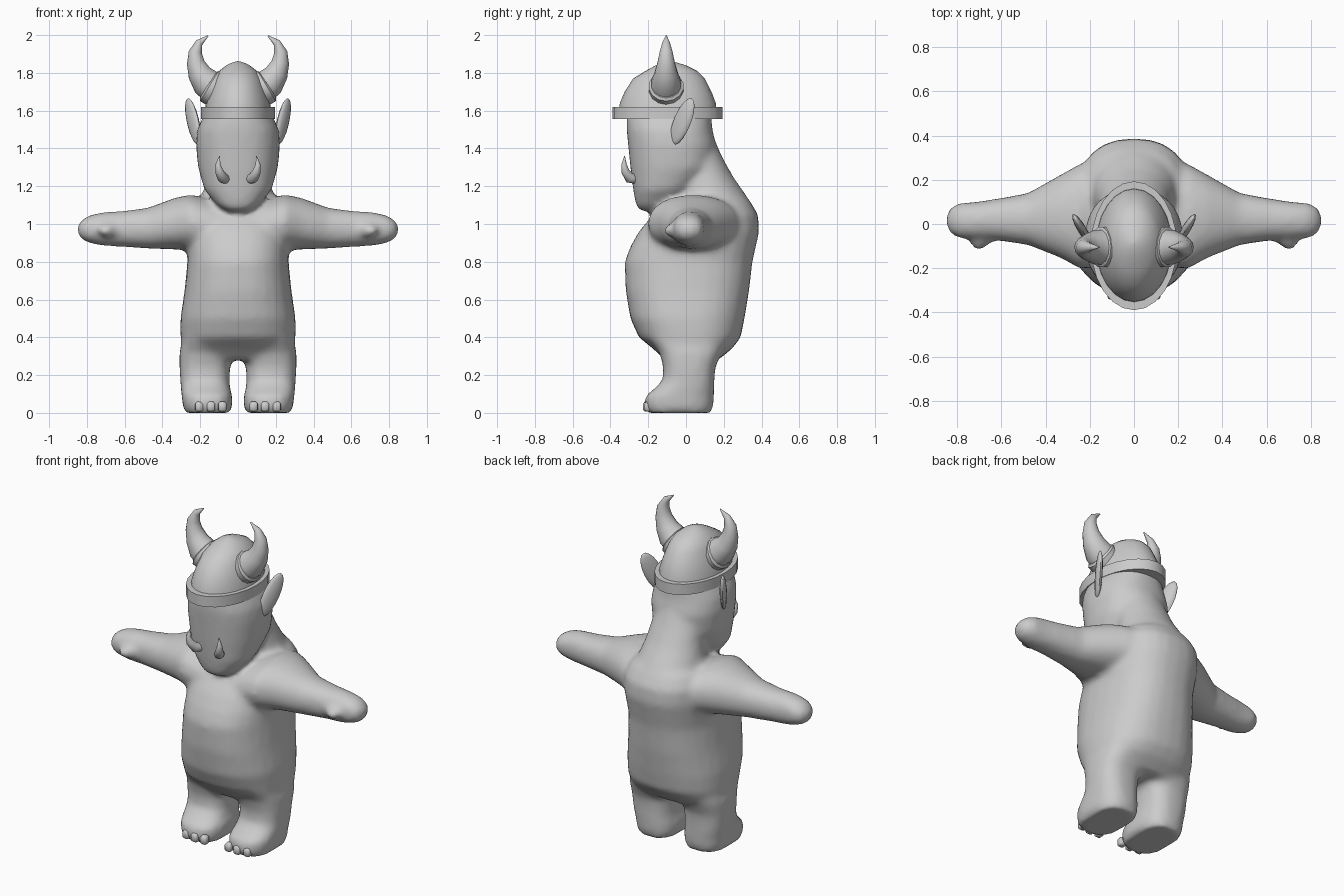
import bpy, bmesh
from math import cos, sin, pi, radians, copysign
from mathutils import Vector, Matrix

cube = bpy.data.objects.get("Cube")
if cube:
    bpy.data.objects.remove(cube, do_unlink=True)

grey = bpy.data.materials.new("plain_grey")
grey.use_nodes = True
grey.diffuse_color = (0.6, 0.6, 0.6, 1)
grey.node_tree.nodes["Principled BSDF"].inputs["Base Color"].default_value = (0.6, 0.6, 0.6, 1)


def skin(bm, rings):
    """Bridge rings of points into a closed solid."""
    rings = [[bm.verts.new(p) for p in ring] for ring in rings]
    n = len(rings[0])
    for low, high in zip(rings, rings[1:]):
        for i in range(n):
            j = (i + 1) % n
            bm.faces.new((low[i], low[j], high[j], high[i]))
    bm.faces.new(rings[0][::-1])
    bm.faces.new(rings[-1])


def loft(bm, axis, rows, power=2.0, sides=28):
    """Rounded sections along an axis; row = position, then low/high bounds."""
    rings = []
    for t, a0, a1, b0, b1 in rows:
        ring = []
        for i in range(sides):
            c, s = cos(2 * pi * i / sides), sin(2 * pi * i / sides)
            c = copysign(abs(c) ** (2 / power), c)
            s = copysign(abs(s) ** (2 / power), s)
            a = (a0 + a1) / 2 + c * (a1 - a0) / 2
            b = (b0 + b1) / 2 + s * (b1 - b0) / 2
            ring.append((a, b, t) if axis == "z" else (t, a, b))
        rings.append(ring)
    skin(bm, rings)


def tube(bm, path, ref, sides=14):
    """Tapered tube; path point = x, y, z, radius."""
    pts = [Vector(p[:3]) for p in path]
    rings = []
    for i, p in enumerate(pts):
        t = pts[min(i + 1, len(pts) - 1)] - pts[max(i - 1, 0)]
        u = t.cross(Vector(ref)).normalized()
        v = t.cross(u).normalized()
        rings.append([p + path[i][3] * (u * cos(2 * pi * k / sides) + v * sin(2 * pi * k / sides))
                      for k in range(sides)])
    skin(bm, rings)


def mirror(bm):
    """Copy everything so far to the other side."""
    copy = bmesh.ops.duplicate(bm, geom=bm.verts[:] + bm.edges[:] + bm.faces[:])["geom"]
    for v in copy:
        if isinstance(v, bmesh.types.BMVert):
            v.co.x *= -1


def finish(bm, name, angle=45):
    bmesh.ops.recalc_face_normals(bm, faces=bm.faces[:])
    mesh = bpy.data.meshes.new(name)
    bm.to_mesh(mesh)
    bm.free()
    mesh.materials.append(grey)
    obj = bpy.data.objects.new(name, mesh)
    bpy.context.collection.objects.link(obj)
    bpy.ops.object.select_all(action="DESELECT")
    obj.select_set(True)
    bpy.context.view_layer.objects.active = obj
    bpy.ops.object.shade_smooth_by_angle(angle=radians(angle))
    return obj


# Body: limbs on one side, mirrored
bm = bmesh.new()
loft(bm, "z", [(0, .04, .28, -.205, .135), (.04, .03, .293, -.22, .145),
               (.09, .03, .298, -.215, .148), (.13, .042, .303, -.165, .15),
               (.17, .045, .305, -.125, .15), (.24, .042, .31, -.12, .155),
               (.32, .02, .31, -.14, .19), (.40, .02, .29, -.2, .22)], 2.6)
loft(bm, "x", [(.08, -.2, .33, .82, 1.12), (.25, -.2, .27, .86, 1.155),
               (.33, -.155, .225, .865, 1.14), (.48, -.095, .14, .87, 1.085),
               (.62, -.075, .115, .88, 1.068), (.72, -.07, .1, .885, 1.062),
               (.79, -.065, .095, .9, 1.045), (.83, -.045, .075, .92, 1.02),
               (.847, -.015, .045, .945, .995)], 2.2)
tube(bm, [(.66, -.04, .97, .045), (.70, -.085, .965, .036), (.727, -.108, .965, .02)], (0, 0, 1))
mirror(bm)

# Torso, neck and head on the centre line
loft(bm, "z", [(z, -w, w, f, b) for z, w, f, b in (
    (.28, .27, -.11, .17), (.34, .30, -.175, .245), (.40, .305, -.25, .29), (.50, .305, -.295, .31),
    (.65, .283, -.32, .335), (.80, .268, -.325, .352), (.88, .27, -.295, .37), (.96, .27, -.25, .388),
    (1.05, .26, -.175, .382), (1.12, .22, -.1, .34), (1.17, .13, -.02, .29))], 2.4)
loft(bm, "z", [(z, -w, w, f, b) for z, w, f, b in (
    (1.0, .24, -.1, .37), (1.15, .19, -.06, .32), (1.25, .165, -.05, .25),
    (1.35, .15, -.05, .195), (1.46, .12, -.05, .145))])
loft(bm, "z", [(z, -w, w, f, b) for z, w, f, b in (
    (1.07, .06, -.245, -.13), (1.10, .11, -.265, -.06), (1.18, .178, -.28, .04),
    (1.30, .212, -.295, .15), (1.42, .223, -.307, .16), (1.50, .216, -.315, .14),
    (1.57, .185, -.315, .135), (1.6, .17, -.31, .13))], 2.3)
body = finish(bm, "body")
remesh = body.modifiers.new("blend", "REMESH")
remesh.mode = "VOXEL"
remesh.voxel_size = 0.018
remesh.use_smooth_shade = True
smooth = body.modifiers.new("soften", "SMOOTH")
smooth.factor = 0.5
smooth.iterations = 8

# Helmet dome and band
bm = bmesh.new()
loft(bm, "z", [(z, -w, w, f, b) for z, w, f, b in (
    (1.57, .178, -.36, .165), (1.64, .17, -.35, .158), (1.70, .152, -.325, .135),
    (1.77, .126, -.28, .1), (1.81, .1, -.215, .06), (1.84, .062, -.16, .0),
    (1.855, .03, -.12, -.05), (1.862, .004, -.09, -.08))], 2, 24)
finish(bm, "helmet_dome")
bm = bmesh.new()
loft(bm, "z", [(1.555, -.195, .195, -.39, .193), (1.62, -.195, .195, -.39, .193)], 2, 24)
finish(bm, "helmet_band", 30)

# Horns with base collars
bm = bmesh.new()
tube(bm, [(.12, -.105, 1.715, .085), (.17, -.105, 1.75, .079), (.205, -.105, 1.80, .062),
          (.224, -.105, 1.855, .047), (.226, -.105, 1.91, .035), (.205, -.105, 1.96, .02),
          (.158, -.105, 1.997, .003)], (0, 1, 0))
mirror(bm)
finish(bm, "horns", 60)
bm = bmesh.new()
tube(bm, [(.11, -.105, 1.705, .093), (.152, -.105, 1.73, .093), (.16, -.105, 1.735, .08)], (0, 1, 0))
mirror(bm)
finish(bm, "horn_collars", 35)

# Ears: flattened leaves leaning back and out
bm = bmesh.new()
long_axis = Vector((.06, .1, .24)).normalized()
thin_axis = Vector((1, -.6, 0))
thin_axis = (thin_axis - long_axis * thin_axis.dot(long_axis)).normalized()
wide_axis = long_axis.cross(thin_axis)
frame = Matrix((thin_axis, wide_axis, long_axis)).transposed().to_4x4()
bmesh.ops.create_uvsphere(bm, u_segments=14, v_segments=10, radius=1,
                          matrix=Matrix.Translation((.238, -.02, 1.542)) @ frame
                          @ Matrix.Diagonal((.02, .052, .135, 1)))
mirror(bm)
finish(bm, "ears", 60)

# Tusks
bm = bmesh.new()
tube(bm, [(.06, -.25, 1.235, .026), (.082, -.30, 1.245, .028), (.1, -.322, 1.28, .022),
          (.106, -.328, 1.315, .014), (.098, -.325, 1.36, .002)], (1, 0, 0), 10)
mirror(bm)
finish(bm, "tusks", 60)

# Toes
bm = bmesh.new()
for x, y in ((.083, -.203), (.143, -.206), (.205, -.198)):
    loft(bm, "z", [(z, x - r, x + r, y - r, y + r) for z, r in
                   ((.008, .014), (.016, .022), (.048, .022), (.06, .012))], 3.5, 12)
mirror(bm)
finish(bm, "toes", 60)
